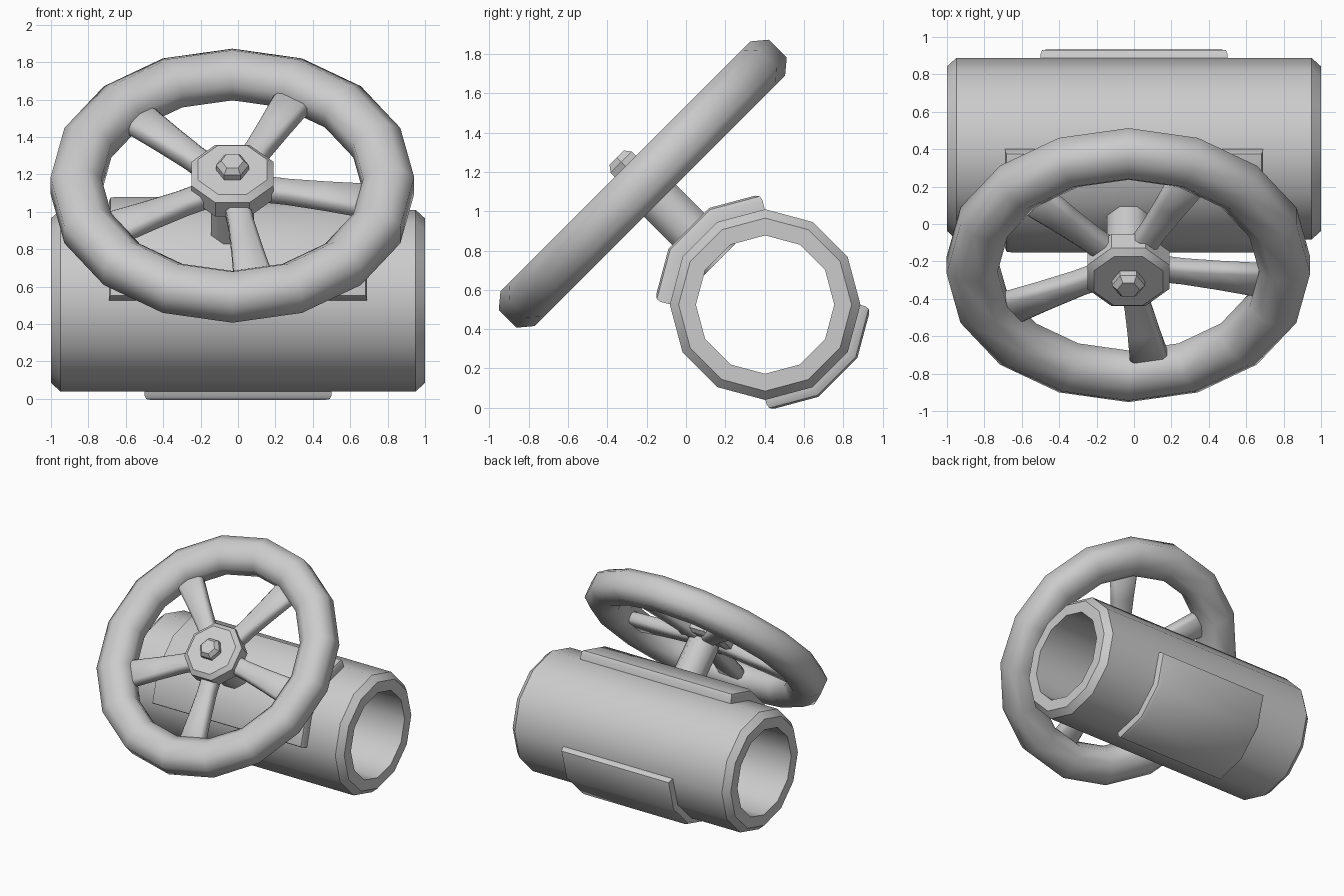
import bpy, bmesh
from math import sin, cos, pi, radians
from mathutils import Matrix, Vector

if "Cube" in bpy.data.objects:
    bpy.data.objects.remove(bpy.data.objects["Cube"])

WHEEL = Matrix.Translation((-0.03, -0.22, 1.14)) @ Matrix.Rotation(pi / 4, 4, 'X')
PIPE = Matrix.Translation((0, 0.4025, 0.525)) @ Matrix.Rotation(pi / 2, 4, 'Y')


def finish(name, bm, matrix, angle):
    bmesh.ops.recalc_face_normals(bm, faces=bm.faces)
    me = bpy.data.meshes.new(name)
    bm.to_mesh(me)
    bm.free()
    me.shade_smooth()
    me.set_sharp_from_angle(angle=radians(angle))
    ob = bpy.data.objects.new(name, me)
    bpy.context.collection.objects.link(ob)
    ob.matrix_world = matrix
    return ob


def loft(rings, closed=False):
    """Skin a row of equal rings; cap the ends, or join last to first."""
    bm = bmesh.new()
    vs = [[bm.verts.new(p) for p in r] for r in rings]
    n = len(vs[0])
    pairs = list(zip(vs, vs[1:])) + ([(vs[-1], vs[0])] if closed else [])
    for a, b in pairs:
        for i in range(n):
            j = (i + 1) % n
            bm.faces.new((a[i], a[j], b[j], b[i]))
    if not closed:
        bm.faces.new(vs[0])
        bm.faces.new(vs[-1])
    return bm


def lathe(profile, n, phase=0.0, closed=False):
    """Profile points are (radius, height) around local z."""
    return loft([[(r * cos(phase + 2 * pi * i / n), r * sin(phase + 2 * pi * i / n), h)
                  for i in range(n)] for r, h in profile], closed)


# Hollow pipe body with chamfered ends
finish("pipe_body", lathe([(0.352, -1), (0.44, -1), (0.485, -0.95), (0.485, 0.95),
                           (0.44, 1), (0.352, 1)], 12, closed=True), PIPE, 40)


# Saddle plates wrapping a quarter of the pipe, outer rims bevelled
def saddle(name, start, half, t):
    def pt(r, deg):
        return Vector((0, r * cos(radians(deg)), r * sin(radians(deg))))
    angs = [start + 30 * k for k in range(4)]
    inner = [pt(0.475, a) for a in angs]
    outer = [pt(0.485 + t / cos(pi / 12), a) for a in angs]
    outer[0] = pt(0.485, angs[0]) + pt(t, start + 15)
    outer[3] = pt(0.485, angs[3]) + pt(t, start + 75)
    rings = [[p + Vector((x, 0, 0)) for p in (i, i + (o - i))] for x in (0,) for i, o in zip(inner, outer)]
    rings = [[i + Vector((-half, 0, 0)), o + Vector((-half, 0, 0)),
              o + Vector((half, 0, 0)), i + Vector((half, 0, 0))] for i, o in rings]
    bm = loft(rings)
    bmesh.ops.recalc_face_normals(bm, faces=bm.faces)
    rim = [e for e in bm.edges if all(v.co.length_squared - half ** 2 > 0.24 for v in e.verts)
           and e.calc_face_angle() > 1.0]
    bmesh.ops.bevel(bm, geom=rim, offset=0.032, segments=2, profile=0.5, affect='EDGES')
    finish(name, bm, Matrix.Translation((0, 0.4025, 0.525)), 35)


saddle("upper_saddle", 90, 0.69, 0.08)
saddle("lower_saddle", -90, 0.5, 0.055)

# Handwheel rim
finish("wheel_rim", lathe([(0.972, -0.064), (0.972, 0.064), (0.90, 0.124), (0.775, 0.124),
                           (0.70, 0.055), (0.70, -0.055), (0.775, -0.124), (0.90, -0.124)],
                          16, closed=True), WHEEL, 60)

# Octagonal hub, stem and hexagonal nut
OCT = 1 / cos(pi / 8)
finish("hub", lathe([(0.19 * OCT, -0.035), (0.219 * OCT, -0.015), (0.219 * OCT, 0.09),
                     (0.185 * OCT, 0.12)], 8, pi / 8), WHEEL, 30)
finish("stem", lathe([(0.115 * OCT, -0.55), (0.115 * OCT, 0.0)], 8, pi / 8), WHEEL, 50)
finish("nut", lathe([(0.088, 0.08), (0.088, 0.155), (0.06, 0.187)], 6), WHEEL, 30)


# Five flaring spokes
def section(r, w, t):
    c = 0.022
    q = [(w, t - c), (w - c, t), (c - w, t), (-w, t - c),
         (-w, c - t), (c - w, -t), (w - c, -t), (w, c - t)]
    return [(r, a, b) for a, b in q]


for k in range(5):
    bm = loft([section(0.12, 0.068, 0.055), section(0.3, 0.068, 0.053),
               section(0.5, 0.083, 0.05), section(0.73, 0.105, 0.048),
               section(0.755, 0.085, 0.03)])
    finish(f"spoke_{k + 1}", bm, WHEEL @ Matrix.Rotation(radians(-9 + 72 * k), 4, 'Z'), 50)
